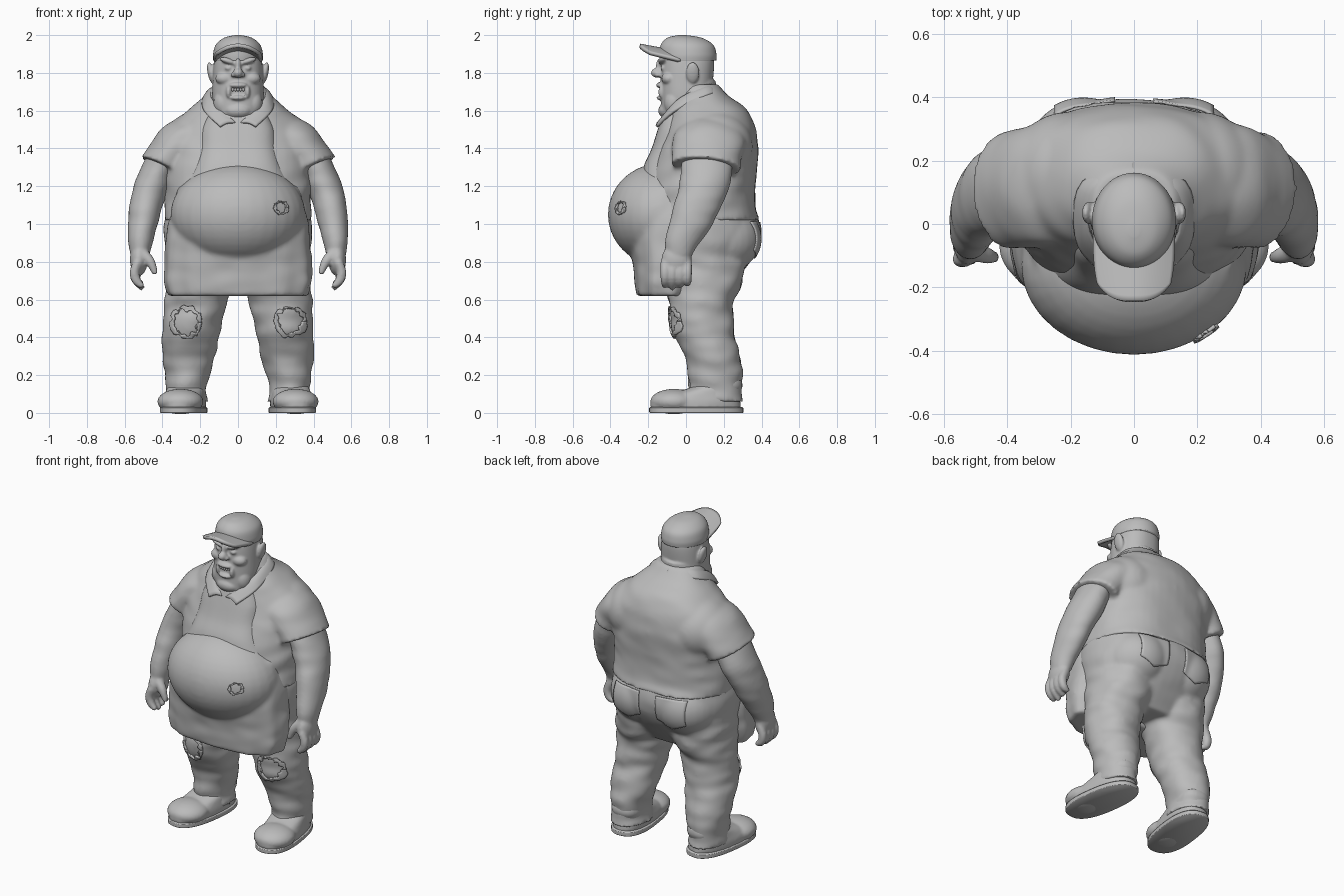
import bpy, bmesh, math
from mathutils import Vector, Matrix, noise

if "Cube" in bpy.data.objects:
    bpy.data.objects.remove(bpy.data.objects["Cube"])

GREY = (0.5, 0.5, 0.5, 1)
clay = bpy.data.materials.new("clay_grey")
clay.use_nodes = True
clay.diffuse_color = GREY
bsdf = clay.node_tree.nodes["Principled BSDF"]
bsdf.inputs["Base Color"].default_value = GREY
bsdf.inputs["Roughness"].default_value = 0.7


def spline(pts, t):
    """Smooth curve through equal-length tuples, t in 0..1."""
    f = t * (len(pts) - 1)
    i = min(int(f), len(pts) - 2)
    f -= i
    a, b, c, d = (pts[min(max(i + k, 0), len(pts) - 1)] for k in (-1, 0, 1, 2))
    return [0.5 * (2 * q + (r - p) * f + (2 * p - 5 * q + 4 * r - s) * f * f
                   + (3 * q - p - 3 * r + s) * f ** 3) for p, q, r, s in zip(a, b, c, d)]


def loft(bm, rings, side=1, level=True, power=2.0, wrinkle=0.0, folds=0.0, n=48):
    """Skin over sections (x, y, z, radius_x, radius_y); level keeps them horizontal."""
    steps = (len(rings) - 1) * 6
    path = [spline(rings, i / steps) for i in range(steps + 1)]
    loops = []
    for i, p in enumerate(path):
        t = Vector((0, 0, 1))
        if not level:
            t = (Vector(path[min(i + 1, steps)][:3]) - Vector(path[max(i - 1, 0)][:3])).normalized()
        u = Vector((0, 1, 0)).cross(t).normalized()
        v = t.cross(u)
        loop = []
        for k in range(n):
            a = 2 * math.pi * k / n
            c, s = math.cos(a), math.sin(a)
            e = 2 / power
            off = u * (p[3] * math.copysign(abs(c) ** e, c)) + v * (p[4] * math.copysign(abs(s) ** e, s))
            q = Vector(p[:3]) + off
            g = noise.noise(Vector((q.x * 7 + side * 5, q.y * 7, q.z * 16)))
            q += off * (wrinkle * g + folds * math.sin(a * 11) * (1 - i / steps))
            loop.append(bm.verts.new((q.x * side, q.y, q.z)))
        loops.append(loop)
    for a, b in zip(loops, loops[1:]):
        for k in range(n):
            bm.faces.new((a[k], a[k - 1], b[k - 1], b[k]))
    bm.faces.new(loops[0])
    bm.faces.new(loops[-1])


def ball(bm, center, radii, side=1, tilt=0.0):
    m = (Matrix.Translation((center[0] * side, center[1], center[2]))
         @ Matrix.Rotation(tilt * side, 4, 'Y') @ Matrix.Diagonal((*radii, 1)))
    bmesh.ops.create_uvsphere(bm, u_segments=32, v_segments=20, radius=1, matrix=m)


def sheet(bm, f, nu=16, nv=8):
    """Grid surface from f(u, v) with u, v in 0..1."""
    g = [[bm.verts.new(f(i / nu, j / nv)) for j in range(nv + 1)] for i in range(nu + 1)]
    for i in range(nu):
        for j in range(nv):
            bm.faces.new((g[i][j], g[i + 1][j], g[i + 1][j + 1], g[i][j + 1]))


def finish(bm, name, voxel=0, smooth=4, thick=0, wrap=None, lift=0.003):
    bmesh.ops.recalc_face_normals(bm, faces=bm.faces)
    for f in bm.faces:
        f.smooth = True
    me = bpy.data.meshes.new(name)
    bm.to_mesh(me)
    bm.free()
    ob = bpy.data.objects.new(name, me)
    bpy.context.collection.objects.link(ob)
    me.materials.append(clay)
    if wrap:
        m = ob.modifiers.new("wrap", 'SHRINKWRAP')
        m.wrap_method, m.wrap_mode = 'PROJECT', 'ABOVE_SURFACE'
        m.use_project_y = m.use_negative_direction = m.use_positive_direction = True
        m.target, m.offset = wrap, lift
    if thick:
        m = ob.modifiers.new("thickness", 'SOLIDIFY')
        m.thickness, m.offset = thick, 0
    if voxel:
        m = ob.modifiers.new("fuse", 'REMESH')
        m.mode, m.voxel_size, m.use_smooth_shade = 'VOXEL', voxel, True
        m = ob.modifiers.new("soften", 'SMOOTH')
        m.factor, m.iterations = 0.5, smooth
    return ob


def ragged_rim(name, x, y, z, r, target):
    """Torn cloth edge projected on the front of a garment."""
    bm = bmesh.new()

    def edge(u, v):
        a = 2 * math.pi * u
        jag = noise.noise((math.cos(a) * 2.5 + x * 9, math.sin(a) * 2.5, v))
        q = r * (.76 + .24 * v + .3 * jag)
        return (x + q * math.cos(a), y, z + q * math.sin(a))
    sheet(bm, edge, 48, 4)
    finish(bm, name, thick=.012, wrap=target, lift=.005)


# Shirt: torso, shoulders and short sleeves
bm = bmesh.new()
loft(bm, [(0, .08, 1.02, .395, .312), (0, .075, 1.1, .388, .295), (0, .08, 1.22, .385, .29),
          (0, .115, 1.4, .38, .267), (0, .13, 1.52, .345, .232), (0, .12, 1.61, .255, .20),
          (0, .09, 1.68, .18, .135), (0, .07, 1.74, .13, .10)], power=2.35, wrinkle=.03)
for s in (1, -1):
    ball(bm, (.21, .15, 1.41), (.19, .205, .19), s)
    loft(bm, [(.18, .125, 1.48, .11, .18), (.30, .12, 1.425, .13, .195), (.375, .11, 1.345, .117, .185),
              (.40, .105, 1.30, .13, .184)], s, level=False, wrinkle=.04)
finish(bm, "shirt", .012, 10)

# Collar with two pointed flaps
bm = bmesh.new()
INNER = [(0, .15, 1.735), (.12, .10, 1.725), (.135, -.04, 1.655), (.015, -.14, 1.535)]
OUTER = [(0, .20, 1.69), (.165, .125, 1.685), (.178, -.055, 1.60), (.095, -.155, 1.515)]
for s in (1, -1):
    def flap(u, v, s=s):
        p = Vector(spline(INNER, u)).lerp(Vector(spline(OUTER, u)), v)
        return (p.x * s, p.y, p.z + .010 * math.sin(v * math.pi))
    sheet(bm, flap)
finish(bm, "collar", thick=.014)

# Trousers: hips, seat and legs
bm = bmesh.new()
loft(bm, [(0, .07, .64, .27, .15), (0, .075, .74, .35, .22), (0, .085, .85, .38, .285),
          (0, .085, .95, .395, .31), (0, .08, 1.06, .385, .295)], power=2.2, wrinkle=.02)
for s in (1, -1):
    ball(bm, (.16, .17, .92), (.2, .225, .19), s)
    loft(bm, [(.27, .155, .06, .115, .15), (.275, .155, .12, .105, .14), (.27, .155, .2, .12, .145),
              (.26, .14, .3, .14, .145), (.245, .09, .44, .152, .165), (.225, .085, .58, .165, .17),
              (.2, .085, .7, .18, .215), (.19, .09, .86, .185, .24)], s, wrinkle=.09)
trousers = finish(bm, "trousers", .012, 6)

# Rear pockets laid on the seat
for s, side in ((1, "left"), (-1, "right")):
    bm = bmesh.new()
    sheet(bm, lambda u, v: (s * (.06 + .19 * u), .45, .86 + .15 * v - .04 * (1 - abs(2 * u - 1)) * (1 - v)), 14, 14)
    finish(bm, side + "_rear_pocket", thick=.008, wrap=trousers)

# Torn knees
ragged_rim("left_torn_knee", .275, -.1, .485, .082, trousers)
ragged_rim("right_torn_knee", -.275, -.1, .48, .082, trousers)

# Apron: bib, big belly and hanging skirt
bm = bmesh.new()
loft(bm, [(0, 0, 1.18, .31, .24), (0, 0, 1.3, .245, .225), (0, 0, 1.4, .212, .182),
          (0, 0, 1.5, .198, .15), (0, 0, 1.58, .16, .125)], power=3.2)
finish(bm, "apron_bib", .01, 2)
bm = bmesh.new()
ball(bm, (0, -.13, 1.05), (.358, .284, .272))
loft(bm, [(0, -.10, .618, .368, .158), (0, -.10, .66, .384, .168), (0, -.09, .76, .39, .185),
          (0, -.08, .9, .382, .215), (0, -.06, 1.05, .36, .22), (0, -.04, 1.2, .325, .22)],
     power=2.4, wrinkle=.03, folds=.022, n=96)
apron = finish(bm, "apron", .012, 10)
ragged_rim("belly_tear", .225, -.42, 1.085, .036, apron)

# Arms with hands
for s, side in ((1, "left"), (-1, "right")):
    bm = bmesh.new()
    loft(bm, [(.38, .11, 1.38, .085, .13), (.44, .105, 1.24, .092, .135), (.48, .07, 1.13, .088, .12),
              (.50, .03, 1.03, .082, .11), (.515, -.02, .92, .066, .09), (.52, -.04, .84, .052, .07)],
         s, level=False, wrinkle=.05)
    ball(bm, (.525, -.05, .81), (.047, .08, .085), s)
    for k in range(4):
        y, low = -.112 + .04 * k, .655 + .012 * abs(k - 1)
        loft(bm, [(.53, y, .80, .024, .024), (.548, y, .745, .026, .024), (.537, y, .70, .024, .022),
                  (.503, y, low, .014, .014)], s, level=False, n=16)
    loft(bm, [(.51, -.08, .85, .03, .035), (.465, -.10, .80, .026, .026),
              (.437, -.105, .735, .014, .016)], s, level=False, n=16)
    finish(bm, side + "_arm", .009, 3)

# Shoes and soles, toes turned slightly out
for s, side in ((1, "left"), (-1, "right")):
    turn = Matrix.Rotation(math.radians(8) * s, 3, 'Z')
    for part, voxel in (("shoe", .01), ("sole", 0)):
        bm = bmesh.new()
        if voxel:
            loft(bm, [(0, -.15, .02, .112, .24), (0, -.145, .06, .112, .235), (0, -.1, .10, .104, .185),
                      (0, -.03, .14, .098, .13), (0, -.015, .18, .09, .11)], power=2.4, wrinkle=.03)
            ball(bm, (0, -.265, .06), (.122, .125, .067))
        else:
            loft(bm, [(0, -.145, 0, .118, .25), (0, -.145, .03, .118, .25)], power=2.5)
        bmesh.ops.rotate(bm, verts=bm.verts, matrix=turn)
        bmesh.ops.translate(bm, verts=bm.verts, vec=(.268 * s, .198, 0))
        ob = finish(bm, side + "_" + part, voxel, 3)
        if part == "sole":
            m = ob.modifiers.new("edge", 'BEVEL')
            m.width, m.limit_method = .006, 'ANGLE'

# Head: skull, jowls and features
bm = bmesh.new()
loft(bm, [(0, -.045, 1.54, .06, .065), (0, -.02, 1.58, .112, .112), (0, 0, 1.66, .135, .132),
          (0, .005, 1.76, .134, .138), (0, .01, 1.86, .127, .138), (0, .01, 1.93, .11, .12)], power=2.3)
loft(bm, [(0, .06, 1.55, .15, .13), (0, .05, 1.68, .13, .115), (0, .045, 1.76, .115, .112)])
ball(bm, (0, -.152, 1.80), (.027, .034, .026))
ball(bm, (0, -.135, 1.835), (.016, .025, .045))
ball(bm, (0, -.105, 1.60), (.07, .042, .04))
ball(bm, (0, -.133, 1.735), (.05, .026, .016))
ball(bm, (0, -.130, 1.668), (.042, .026, .014))
for s in (1, -1):
    ball(bm, (.05, -.120, 1.862), (.05, .028, .016), s, -.3)
    ball(bm, (.05, -.118, 1.825), (.021, .018, .013), s)
    ball(bm, (.07, -.09, 1.77), (.05, .04, .035), s)
    ball(bm, (.024, -.147, 1.79), (.014, .018, .014), s)
    ball(bm, (.05, -.125, 1.70), (.014, .022, .035), s)
    ball(bm, (.08, -.06, 1.64), (.05, .055, .07), s)
    ball(bm, (.143, .035, 1.80), (.018, .036, .058), s, .2)
finish(bm, "head", .006, 6)

# Teeth in the open mouth
bm = bmesh.new()
for k in range(-2, 3):
    ball(bm, (k * .014, -.135 + .002 * abs(k), 1.712), (.0075, .008, .010))
finish(bm, "teeth")

# Cap: crown and drooping brim
bm = bmesh.new()
loft(bm, [(0, .01, 1.865, .131, .15), (0, .01, 1.90, .132, .151), (0, .005, 1.95, .117, .138),
          (0, -.008, 1.986, .073, .09), (0, -.02, 2.0, .015, .02)])
finish(bm, "cap_crown")
bm = bmesh.new()
def brim(u, v):
    w = 2 * u - 1
    return (.125 * w * (1 - .1 * v ** 3), -.03 - v * (.215 - .055 * abs(w) ** 3),
            1.905 + .04 * v - .042 * w * w)
sheet(bm, brim, 24, 12)
finish(bm, "cap_brim", thick=.02)
